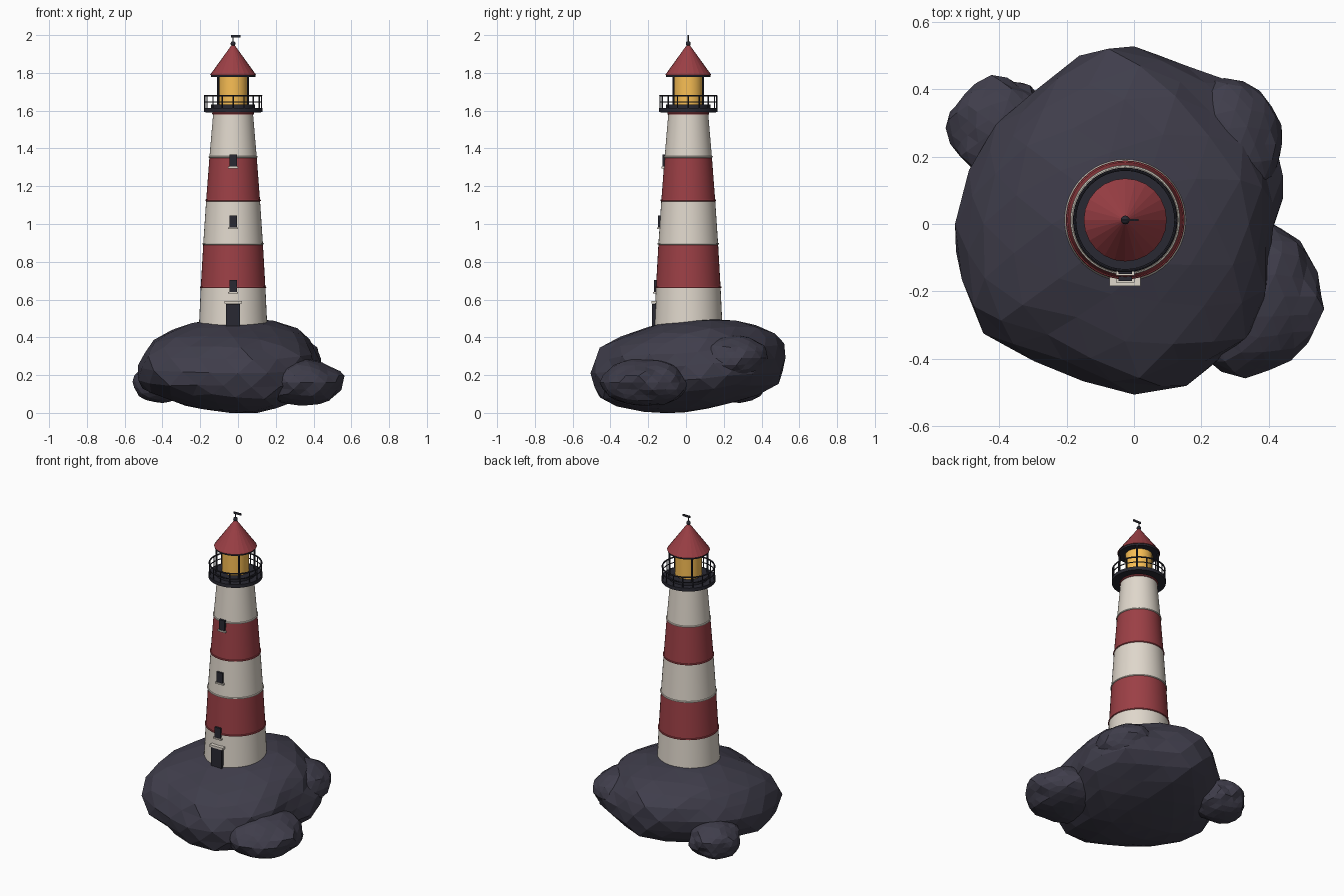
import bpy, bmesh, math
from math import pi, sin, cos
from mathutils import Vector, noise

if "Cube" in bpy.data.objects:
    bpy.data.objects.remove(bpy.data.objects["Cube"])

CX, CY = -0.026, 0.012          # tower axis


def mat(name, r, g, b):
    m = bpy.data.materials.new(name)
    m.diffuse_color = (r, g, b, 1)
    m.use_nodes = True
    m.node_tree.nodes["Principled BSDF"].inputs["Base Color"].default_value = m.diffuse_color
    return m


ROCK = mat("slate", 0.05, 0.047, 0.07)
RED = mat("red_paint", 0.33, 0.05, 0.06)
WHITE = mat("white_paint", 0.74, 0.68, 0.60)
DARK = mat("dark_iron", 0.022, 0.022, 0.032)
GOLD = mat("lamp_glass", 0.95, 0.52, 0.09)


def finish(bm, name, m, smooth=True):
    bmesh.ops.recalc_face_normals(bm, faces=bm.faces)
    me = bpy.data.meshes.new(name)
    bm.to_mesh(me)
    bm.free()
    me.materials.append(m)
    ob = bpy.data.objects.new(name, me)
    bpy.context.collection.objects.link(ob)
    if smooth:
        bpy.ops.object.select_all(action='DESELECT')
        ob.select_set(True)
        bpy.context.view_layer.objects.active = ob
        bpy.ops.object.shade_smooth_by_angle(angle=math.radians(35))
    return ob


def revolve(name, profile, m, n=48, smooth=True):
    """Closed solid from (radius, z) points around the tower axis."""
    bm = bmesh.new()
    rings = [[bm.verts.new((CX + r * cos(2 * pi * i / n), CY + r * sin(2 * pi * i / n), z))
              for i in range(n)] for r, z in profile]
    for a, b in zip(rings, rings[1:]):
        for i in range(n):
            j = (i + 1) % n
            bm.faces.new((a[i], a[j], b[j], b[i]))
    bm.faces.new(rings[0])
    bm.faces.new(rings[-1])
    return finish(bm, name, m, smooth)


def box(name, x, y, z, sx, sy, sz, m):
    bm = bmesh.new()
    bmesh.ops.create_cube(bm, size=1)
    for v in bm.verts:
        v.co = Vector((v.co.x * sx + x, v.co.y * sy + y, v.co.z * sz + z))
    return finish(bm, name, m, False)


def posts(name, count, radius, z0, z1, thick, start, m):
    bm = bmesh.new()
    for i in range(count):
        a = start + 2 * pi * i / count
        g = bmesh.ops.create_cone(bm, cap_ends=True, segments=8, radius1=thick,
                                  radius2=thick, depth=z1 - z0)
        bmesh.ops.translate(bm, verts=g["verts"], vec=(
            CX + radius * cos(a), CY + radius * sin(a), (z0 + z1) / 2))
    return finish(bm, name, m)


def hoop(name, R, z, r, m):
    bpy.ops.mesh.primitive_torus_add(location=(CX, CY, z), major_radius=R, minor_radius=r,
                                     major_segments=48, minor_segments=8)
    ob = bpy.context.object
    ob.name = name
    ob.data.materials.append(m)
    bpy.ops.object.shade_smooth_by_angle()


def rock(name, centre, radii, seed, rough, outline=None, tilt=0.0):
    """Faceted boulder; outline gives its plan radius every 30 degrees."""
    bm = bmesh.new()
    bmesh.ops.create_icosphere(bm, subdivisions=3, radius=1)
    off = Vector((seed, seed * 2, 0))
    for v in bm.verts:
        d = v.co.copy()
        k = 1 + rough * noise.noise(d * 1.5 + off) + rough * 0.5 * noise.noise(d * 4 + off)
        rx, ry = radii[0], radii[1]
        if outline:
            t = (math.degrees(math.atan2(d.y, d.x)) % 360) / 30
            i = int(t) % 12
            rx = ry = outline[i] + (outline[(i + 1) % 12] - outline[i]) * (t - int(t))
        x, y = d.x * rx * k, d.y * ry * k
        z = math.copysign(abs(d.z) ** 0.92, d.z) * radii[2] * (1 + (k - 1) * 0.4) + tilt * y
        v.co = Vector((x, y, z)) + Vector(centre)
        v.co.z = max(v.co.z, 0.0)
    return finish(bm, name, ROCK, False)


# Rock island: main mass and three smaller boulders
rock("main_rock", (0, 0, 0.25), (0.5, 0.5, 0.247), 3.1, 0.11,
     [.44, .48, .485, .53, .50, .51, .53, .535, .505, .525, .49, .46], 0.08)
rock("right_boulder", (0.33, -0.215, 0.16), (0.225, 0.23, 0.125), 7.7, 0.16)
rock("left_boulder", (-0.40, 0.285, 0.165), (0.15, 0.15, 0.11), 5.3, 0.16)
rock("back_boulder", (0.27, 0.235, 0.29), (0.17, 0.19, 0.12), 9.4, 0.12)


# Tower: five tapering bands, each with a thin lip at its base
def tower_r(z):
    t = z - 0.435
    return 0.182 - 0.043 * t - 0.0205 * t * t


for i in range(5):
    z0, z1 = 0.435 + 0.23 * i, 0.665 + 0.23 * i
    m = RED if i % 2 else WHITE
    revolve(f"tower_band_{i + 1}", [(tower_r(z0), z0), (tower_r(z1), z1)], m)
    if i:
        hoop(f"band_lip_{i}", tower_r(z0), z0, 0.005, m)
hoop("top_lip", tower_r(1.585), 1.585, 0.006, RED)

# Door and windows on the front
yd = CY - tower_r(0.53)
box("door", CX, yd + 0.012, 0.515, 0.075, 0.05, 0.125, DARK)
box("door_lintel", CX, yd + 0.007, 0.586, 0.092, 0.05, 0.014, WHITE)
for i, z in enumerate((0.672, 1.013, 1.335)):
    y = CY - tower_r(z)
    box(f"window_{i + 1}", CX, y + 0.005, z, 0.04, 0.03, 0.065, DARK)
    box(f"window_sill_{i + 1}", CX, y + 0.003, z - 0.036, 0.054, 0.036, 0.009, WHITE)

# Gallery deck and railing
revolve("gallery_deck", [(0.115, 1.59), (0.155, 1.592), (0.155, 1.613)], DARK)
revolve("lantern_base", [(0.117, 1.61), (0.117, 1.633)], DARK)
posts("railing_posts", 16, 0.15, 1.61, 1.68, 0.0035, 0, DARK)
hoop("top_rail", 0.15, 1.679, 0.0045, DARK)
hoop("middle_rail", 0.15, 1.646, 0.003, DARK)

# Lantern room
revolve("lantern_glass", [(0.077, 1.63), (0.077, 1.785)], GOLD)
posts("lantern_posts", 4, 0.111, 1.63, 1.785, 0.006, pi / 4, DARK)

# Roof, finial and wind vane
revolve("roof_eave", [(0.118, 1.777), (0.118, 1.792)], DARK)
revolve("roof", [(0.123, 1.788), (0.006, 1.95)], RED, 24, False)
bpy.ops.mesh.primitive_uv_sphere_add(segments=16, ring_count=10, radius=0.013,
                                     location=(CX, CY, 1.955))
ball = bpy.context.object
ball.name = "finial_ball"
ball.data.materials.append(DARK)
bpy.ops.object.shade_smooth_by_angle()
revolve("vane_rod", [(0.003, 1.95), (0.003, 1.996)], DARK, 8)
box("vane_arrow", CX + 0.014, CY, 1.994, 0.052, 0.006, 0.012, DARK)
